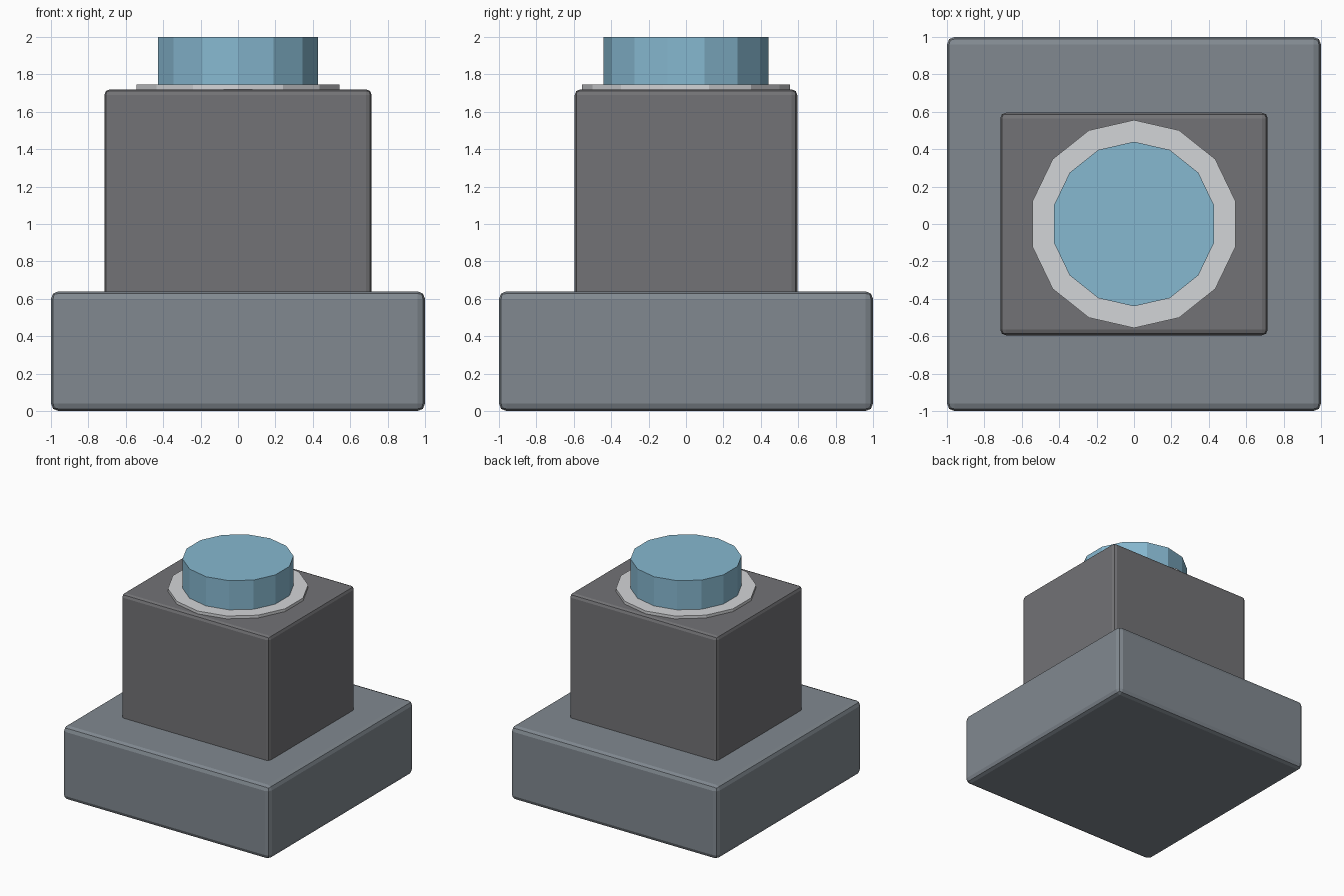
import bpy

if "Cube" in bpy.data.objects:
    bpy.data.objects.remove(bpy.data.objects["Cube"])


def paint(obj, rgb):
    mat = bpy.data.materials.new(obj.name + "_colour")
    mat.diffuse_color = (*rgb, 1.0)
    mat.use_nodes = True
    mat.node_tree.nodes["Principled BSDF"].inputs["Base Color"].default_value = mat.diffuse_color
    obj.data.materials.append(mat)


def block(name, half_x, half_y, z0, z1, bevel, rgb):
    bpy.ops.mesh.primitive_cube_add(size=2, location=(0, 0, (z0 + z1) / 2))
    obj = bpy.context.object
    obj.name = name
    obj.scale = (half_x, half_y, (z1 - z0) / 2)
    bpy.ops.object.transform_apply(location=False, rotation=False, scale=True)
    mod = obj.modifiers.new("rounded_edges", "BEVEL")
    mod.width = bevel
    mod.segments = 2
    paint(obj, rgb)


def disc(name, radius, z0, z1, rgb):
    # 14-sided, with one corner pointing along +y
    bpy.ops.mesh.primitive_cylinder_add(vertices=14, radius=radius, depth=z1 - z0,
                                        location=(0, 0, (z0 + z1) / 2))
    obj = bpy.context.object
    obj.name = name
    paint(obj, rgb)


# Wide base slab and the pedestal sunk slightly into it
block("base", 1.0, 1.0, 0.0, 0.64, 0.04, (0.22, 0.25, 0.28))
block("pedestal", 0.715, 0.595, 0.60, 1.72, 0.03, (0.17, 0.17, 0.18))

# Pale collar with the blue button rising through it
disc("collar", 0.556, 1.70, 1.745, (0.65, 0.66, 0.68))
disc("button", 0.44, 1.72, 2.0, (0.24, 0.48, 0.63))
